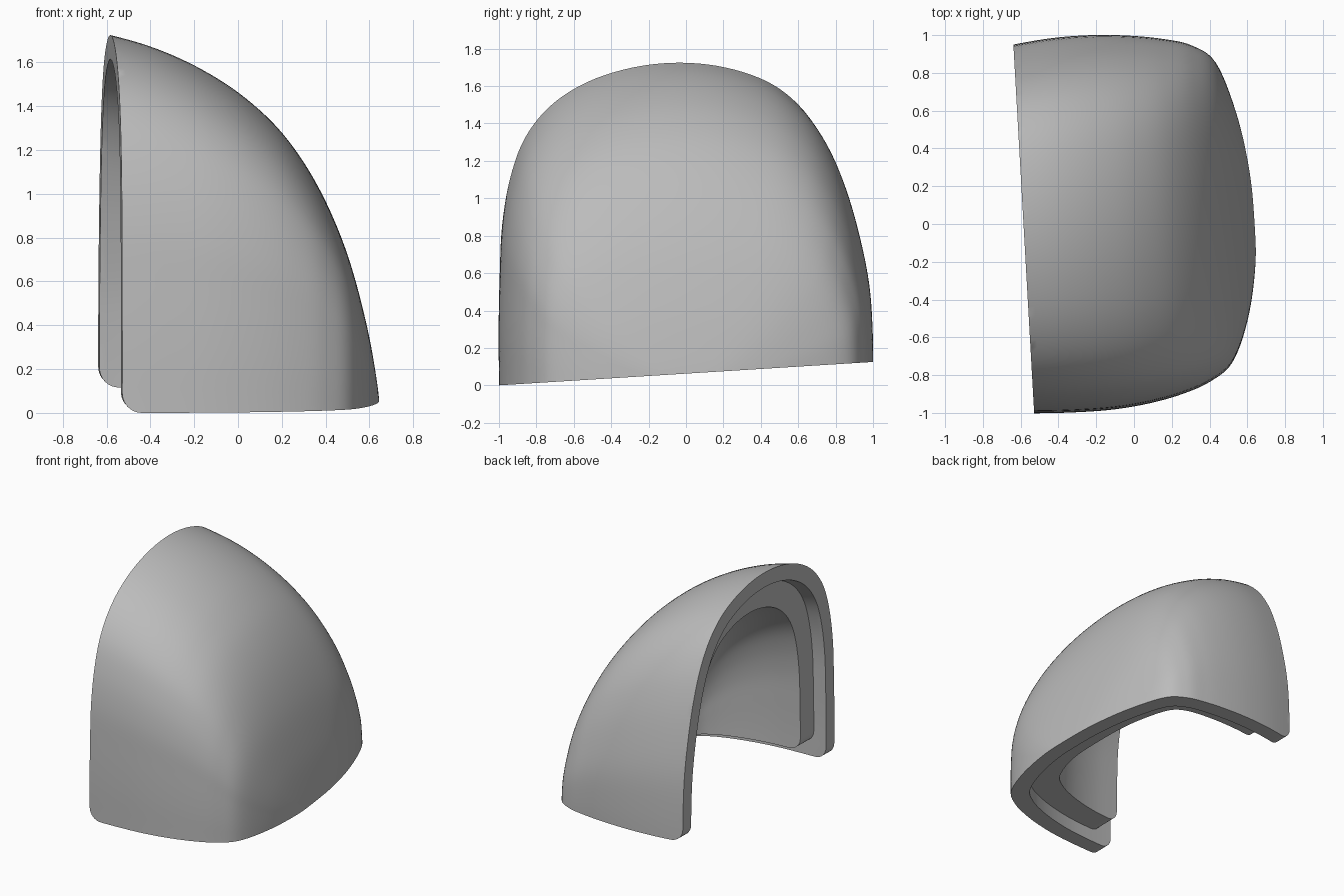
import bpy, bmesh, math
from mathutils import Vector

if "Cube" in bpy.data.objects:
    bpy.data.objects.remove(bpy.data.objects["Cube"], do_unlink=True)

# Arch of the opening at every ten degrees of rise: (side centre, half width)
ARCH = [(0, 1), (0, 1), (-.002, 1), (-.008, .988), (-.026, .956), (-.038, .9), (-.043, .815),
        (-.035, .683), (-.02, .497), (-.012, .256), (-.01, 0)]
# Stations from opening to tip, ten degrees apart: (side centre, half width, height)
STATIONS = [(-.045, .95, 1.765), (-.025, .975, 1.725), (-.005, .99, 1.662), (.01, .99, 1.567),
            (.025, .972, 1.44), (.041, .939, 1.272), (.057, .889, 1.045), (.063, .793, .765),
            (.045, .56, .44), (.03, .28, .15), (.02, 0, 0), (.03, -.28, .15)]
OPEN_X, LENGTH, HEIGHT, SKIRT = -.585, 1.23, 1.725, .3
OUTER_T, TOTAL_T = .11, .285

grey = bpy.data.materials.new("plain grey")
grey.use_nodes = True
grey.diffuse_color = (.5, .5, .5, 1)
grey.node_tree.nodes["Principled BSDF"].inputs["Base Color"].default_value = (.5, .5, .5, 1)


def opening(y):
    return OPEN_X - .0564 * y


def base(y):
    return .0625 + .0625 * y


def rise(k):
    return math.sin(math.radians(10 * (k - 1)))


def spline(points, steps):
    """Smooth curve; the first and last points only steer its ends."""
    p = [Vector(q) for q in points]
    out = []
    for a, b, c, d in zip(p, p[1:], p[2:], p[3:]):
        for k in range(steps):
            t = k / steps
            out.append(b + .5 * t * (c - a + t * (2 * a - 5 * b + 4 * c - d
                                                  + t * (3 * (b - c) + d - a))))
    return out + [p[-2]]


def make_object(name, bm):
    bmesh.ops.recalc_face_normals(bm, faces=bm.faces)
    mesh = bpy.data.meshes.new(name)
    bm.to_mesh(mesh)
    bm.free()
    mesh.materials.append(grey)
    obj = bpy.data.objects.new(name, mesh)
    bpy.context.collection.objects.link(obj)
    return obj


def dome(name, inset):
    """Closed loft of the arch, shrunk by inset, carried on past opening and base."""
    front = [(c - h, rise(k)) for k, (c, h) in enumerate(ARCH)]
    back = [(c + h, rise(k)) for k, (c, h) in enumerate(ARCH)]
    arch = spline(front + back[-2::-1], 5)
    stations = spline([(LENGTH * rise(k), *s) for k, s in enumerate(STATIONS)], 6)
    bm = bmesh.new()
    rings = []
    for n, (d, mid, half, height) in enumerate([stations[0]] + stations):
        d = d * (1 - inset / LENGTH) if n else -SKIRT
        ring = [(mid + half * (1 - inset) * a, height * (1 - inset / HEIGHT) * z)
                for a, z in arch]
        ring = [(ring[0][0], -SKIRT)] + ring + [(ring[-1][0], -SKIRT)]
        rings.append([bm.verts.new((opening(y) + d, y, z)) for y, z in ring])
    for near, far in zip(rings, rings[1:]):
        for i in range(len(near)):
            j = (i + 1) % len(near)
            bm.faces.new((near[i], near[j], far[j], far[i]))
    bm.faces.new(rings[0])
    bmesh.ops.remove_doubles(bm, verts=bm.verts, dist=1e-5)
    return make_object(name, bm)


def trim_block(name, recess, lift, radius):
    """Slanted block whose lower edge at the opening is rounded."""
    arc = [math.radians(180 + 90 * k / 10) for k in range(11)]
    profile = [(recess + radius * (1 + math.cos(a)), lift + radius * (1 + math.sin(a)))
               for a in arc] + [(2, lift), (2, 2.5), (recess, 2.5)]
    bm = bmesh.new()
    ends = [[bm.verts.new((opening(y) + d, y, base(y) + h)) for d, h in profile]
            for y in (-1.5, 1.5)]
    for end in ends:
        bm.faces.new(end)
    for i in range(len(profile)):
        j = (i + 1) % len(profile)
        bm.faces.new((ends[0][i], ends[0][j], ends[1][j], ends[1][i]))
    return make_object(name, bm)


def shell(name, outside, inside, recess, lift):
    """Wall between two domes, trimmed at the opening and at the base."""
    obj = dome(name, outside)
    cutters = [(trim_block("trim", recess, lift, .09), 'INTERSECT'),
               (dome("hollow", inside), 'DIFFERENCE')]
    bpy.ops.object.select_all(action='DESELECT')
    obj.select_set(True)
    bpy.context.view_layer.objects.active = obj
    for cutter, operation in cutters:
        cutter.hide_render = True
        mod = obj.modifiers.new("cut", 'BOOLEAN')
        mod.operation, mod.solver, mod.object = operation, 'EXACT', cutter
        bpy.ops.object.modifier_apply(modifier=mod.name)
        bpy.data.objects.remove(cutter, do_unlink=True)
    bpy.ops.object.shade_smooth_by_angle(angle=math.radians(35))


shell("outer_shell", 0, OUTER_T, 0, 0)
shell("inner_lining", OUTER_T, TOTAL_T, .1, .1)
